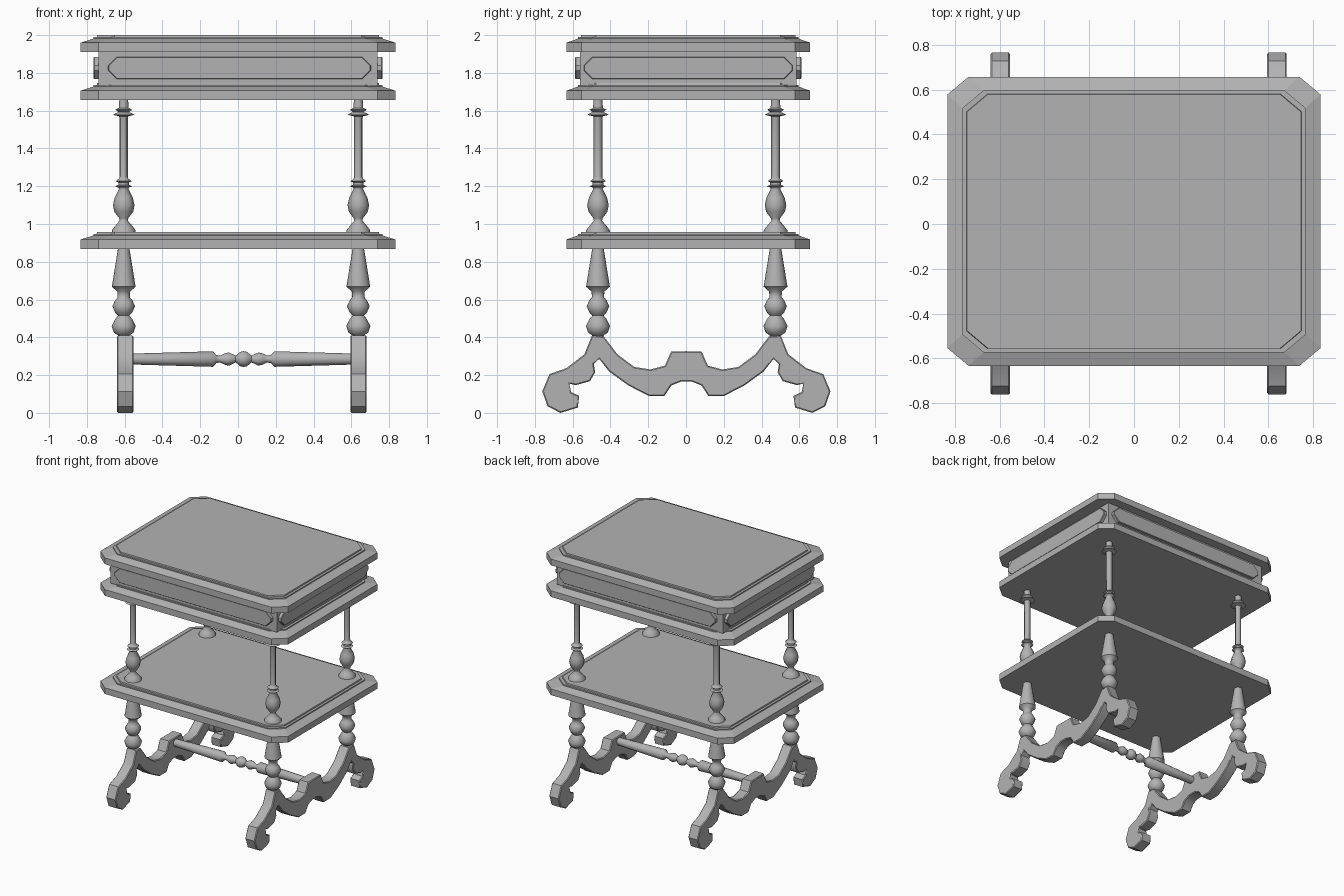
import bpy, bmesh, math
from mathutils import Vector, Matrix

if "Cube" in bpy.data.objects:
    bpy.data.objects.remove(bpy.data.objects["Cube"])

CY = 0.012  # centre of the table top in y

# Mid-grey surface shared by all parts
GREY = bpy.data.materials.new("mid_grey")
GREY.diffuse_color = (0.45, 0.45, 0.45, 1)
GREY.use_nodes = True
GREY.node_tree.nodes["Principled BSDF"].inputs["Base Color"].default_value = GREY.diffuse_color


def loft(name, rings, smooth=0):
    """Skin a stack of equal-length point rings and cap both ends."""
    bm = bmesh.new()
    vr = [[bm.verts.new(p) for p in r] for r in rings]
    n = len(vr[0])
    for a, b in zip(vr, vr[1:]):
        for i in range(n):
            j = (i + 1) % n
            bm.faces.new((a[i], a[j], b[j], b[i]))
    bm.faces.new(vr[0][::-1])
    bm.faces.new(vr[-1])
    bmesh.ops.recalc_face_normals(bm, faces=bm.faces)
    me = bpy.data.meshes.new(name)
    bm.to_mesh(me)
    bm.free()
    me.materials.append(GREY)
    ob = bpy.data.objects.new(name, me)
    bpy.context.collection.objects.link(ob)
    if smooth:
        bpy.ops.object.select_all(action='DESELECT')
        ob.select_set(True)
        bpy.context.view_layer.objects.active = ob
        bpy.ops.object.shade_smooth_by_angle(angle=math.radians(smooth))
    return ob


def octagon(hx, hy, cx, cy):
    """Rectangle with cut corners."""
    return [(hx - cx, -hy), (hx, -hy + cy), (hx, hy - cy), (hx - cx, hy),
            (-hx + cx, hy), (-hx, hy - cy), (-hx, -hy + cy), (-hx + cx, -hy)]


def slab(name, z):
    """Moulded board with clipped corners."""
    steps = [(0, 0), (0, 0.05), (0.067, 0.071), (0.067, 0.08), (0.085, 0.08), (0.087, 0.09)]
    loft(name, [[(x, y + CY, z + h) for x, y in
                 octagon(0.833 - d, 0.645 - d * 0.9, 0.094, 0.079)]
                for d, h in steps])


def turned(name, profile, matrix, n=16):
    """Lathe a (radius, height, flute depth) profile."""
    rings = []
    for r, h, f in profile:
        rings.append([matrix @ Vector((
            r * (1 - f * (i % 2)) * math.cos(math.tau * i / n),
            r * (1 - f * (i % 2)) * math.sin(math.tau * i / n), h))
            for i in range(n)])
    return loft(name, rings, 50)


# Boards
slab("lower_shelf", 0.868)
slab("box_base", 1.656)
slab("table_top", 1.91)

# Box body
loft("box_body", [[(sx * 0.738, CY + sy * 0.573, z) for sx, sy in
                   ((-1, -1), (1, -1), (1, 1), (-1, 1))] for z in (1.73, 1.925)])

# Raised panels on the four box sides
for name, angle, half, dist in (("front_panel", 0, 0.695, 0.573),
                                ("right_panel", 90, 0.553, 0.738),
                                ("back_panel", 180, 0.695, 0.573),
                                ("left_panel", 270, 0.553, 0.738)):
    cx = 0.008 if angle % 180 == 0 else 0
    m = (Matrix.Translation((cx, CY, 1.826)) @
         Matrix.Rotation(math.radians(angle), 4, 'Z'))
    out = dist - (cx and 0) + 0.0
    loft(name, [[m @ Vector((u, -out - d, v)) for u, v in
                 octagon(half - i, 0.059 - i, 0.045, 0.045)]
                for d, i in ((-0.01, 0), (0.022, 0), (0.026, 0.003))])

# Turned legs
LOWER = [(0.03, 0.39, 0), (0.03, 0.41, 0), (0.052, 0.425, 0), (0.064, 0.46, 0),
         (0.045, 0.497, 0), (0.03, 0.515, 0), (0.045, 0.53, 0), (0.06, 0.565, 0),
         (0.045, 0.597, 0), (0.032, 0.612, 0), (0.034, 0.643, 0), (0.063, 0.668, 0),
         (0.03, 0.872, 0)]
UPPER = [(0.064, 0.95, 0), (0.062, 0.968, 0), (0.045, 0.99, 0), (0.022, 1.017, 0),
         (0.024, 1.03, 0), (0.05, 1.065, 0.07), (0.057, 1.1, 0.07), (0.048, 1.14, 0.07),
         (0.025, 1.185, 0), (0.028, 1.193, 0), (0.045, 1.2, 0), (0.028, 1.207, 0),
         (0.028, 1.22, 0), (0.042, 1.227, 0), (0.024, 1.24, 0), (0.023, 1.25, 0.15),
         (0.023, 1.56, 0.15), (0.024, 1.57, 0), (0.057, 1.578, 0), (0.04, 1.588, 0),
         (0.027, 1.592, 0), (0.044, 1.605, 0), (0.026, 1.615, 0), (0.023, 1.66, 0)]
for side, x in (("left", -0.605), ("right", 0.637)):
    for end, y in (("front", -0.466), ("back", 0.474)):
        m = Matrix.Translation((x, y, 0))
        turned(f"{end}_{side}_lower_leg", LOWER, m)
        turned(f"{end}_{side}_upper_leg", UPPER, m)

# Scrolled foot frames: half outline, mirrored front to back
HALF = [(0.08, 0.326), (0.114, 0.25), (0.19, 0.23), (0.275, 0.243), (0.365, 0.31),
        (0.437, 0.405), (0.50, 0.41), (0.54, 0.31), (0.635, 0.237), (0.725, 0.205),
        (0.763, 0.114), (0.735, 0.035), (0.667, 0.0), (0.575, 0.028), (0.567, 0.09),
        (0.61, 0.11), (0.62, 0.155), (0.585, 0.147), (0.51, 0.168), (0.483, 0.215),
        (0.49, 0.258), (0.462, 0.287), (0.41, 0.22), (0.307, 0.145), (0.2, 0.09),
        (0.116, 0.09), (0.08, 0.145), (0.03, 0.165)]
outline = HALF + [(-y, z) for y, z in reversed(HALF)]
for side, x in (("left", -0.597), ("right", 0.638)):
    foot = loft(f"{side}_foot_frame", [[(x + d, y + 0.002, z) for y, z in outline]
                                       for d in (-0.0435, 0.0435)], 40)
    # Softened rim along both flat sides
    bev = foot.modifiers.new("rim", 'BEVEL')
    bev.width = 0.006
    bev.segments = 1
    bev.limit_method = 'ANGLE'
    bev.angle_limit = math.radians(80)

# Turned stretcher between the foot frames
half = [(0.042, 0, 0), (0.038, 0.018, 0), (0.018, 0.042, 0), (0.035, 0.078, 0),
        (0.03, 0.1, 0), (0.018, 0.125, 0), (0.022, 0.145, 0), (0.041, 0.163, 0),
        (0.029, 0.585, 0)]
profile = [(r, -h, f) for r, h, f in reversed(half[1:])] + half
turned("stretcher", profile, Matrix.Translation((0.03, 0, 0.285)) @
       Matrix.Rotation(math.pi / 2, 4, 'Y'), 12)
